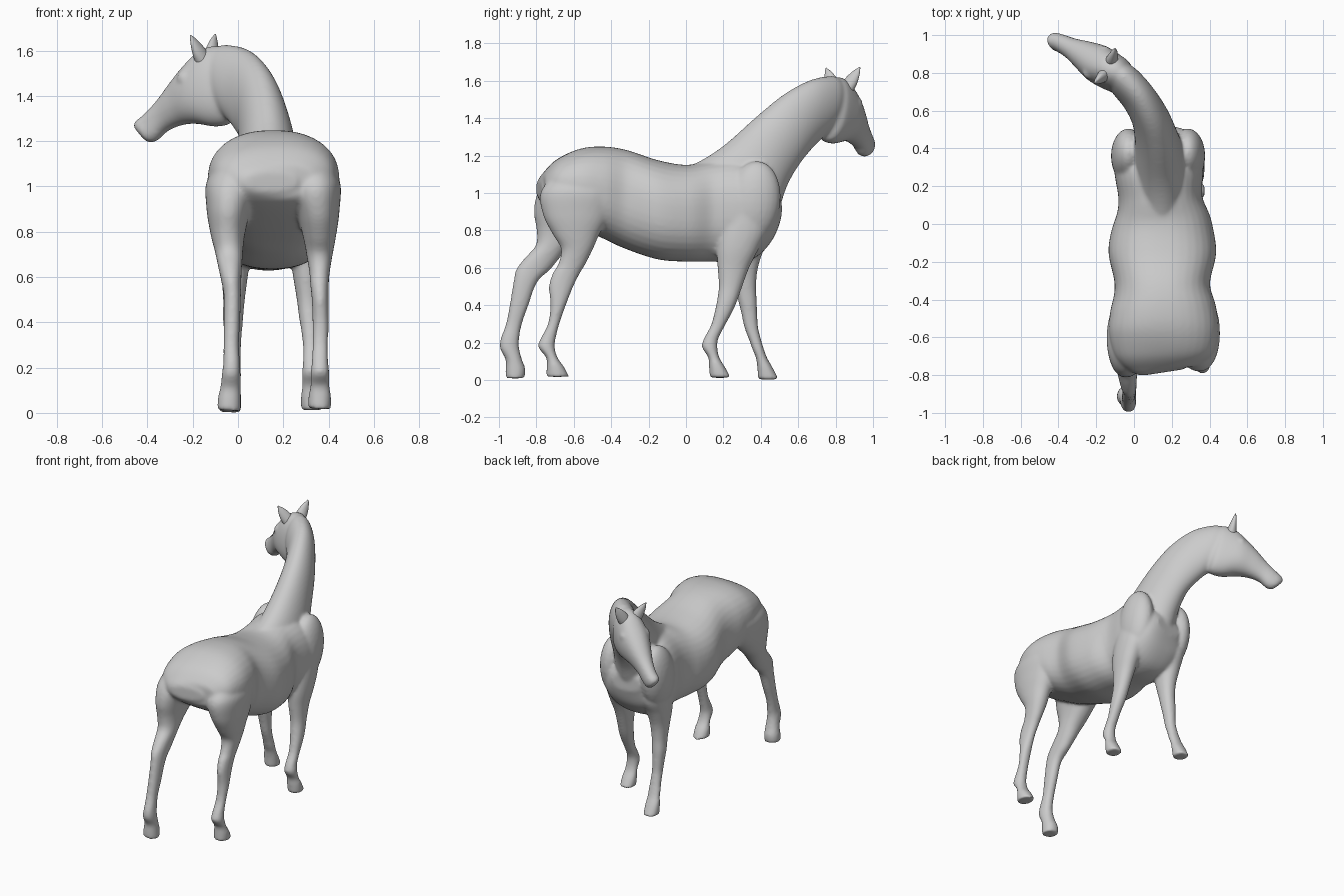
import bpy, bmesh, math
from mathutils import Vector

SEG, STEPS = 40, 6


def catmull(a, b, c, d, t):
    return [0.5 * (2*q + (r - p)*t + (2*p - 5*q + 4*r - s)*t*t + (3*q - p - 3*r + s)*t**3)
            for p, q, r, s in zip(a, b, c, d)]


def loft(bm, rings, power=2.0):
    """Smooth tube through rings (x1,y1,z1, x2,y2,z2, half_width); points are opposite rims."""
    pts = []
    n = len(rings)
    for i in range(n - 1):
        quad = [rings[max(0, min(n - 1, i + k))] for k in (-1, 0, 1, 2)]
        pts += [catmull(*quad, s / STEPS) for s in range(STEPS)]
    pts.append(list(rings[-1]))
    centres = [(Vector(p[:3]) + Vector(p[3:6])) / 2 for p in pts]
    loops = []
    for i, p in enumerate(pts):
        half = (Vector(p[:3]) - Vector(p[3:6])) / 2
        tangent = centres[min(i + 1, len(pts) - 1)] - centres[max(i - 1, 0)]
        side = tangent.cross(half).normalized() * p[6]
        loop = []
        for k in range(SEG):
            a = 2 * math.pi * k / SEG
            c, s = math.cos(a), math.sin(a)
            r = (abs(c) ** power + abs(s) ** power) ** (-1 / power)
            loop.append(bm.verts.new(centres[i] + half * c * r + side * s * r))
        loops.append(loop)
    faces = [bm.faces.new(loops[0]), bm.faces.new(loops[-1][::-1])]
    for a, b in zip(loops, loops[1:]):
        for k in range(SEG):
            j = (k + 1) % SEG
            faces.append(bm.faces.new((a[k], b[k], b[j], a[j])))
    bmesh.ops.recalc_face_normals(bm, faces=faces)


def leg(bm, rows):
    """Rows are (z, back_y, front_y, x, half_width)."""
    loft(bm, [(x, f + .003, z, x, b - .003, z, w + .003) for z, b, f, x, w in rows], 2.15)


def blob(bm, centre, size, lean=0):
    """Ellipsoid muscle; lean shifts its top along y."""
    for v in bmesh.ops.create_uvsphere(bm, u_segments=24, v_segments=16, radius=1)["verts"]:
        x, y, z = v.co
        v.co = Vector(centre) + Vector((x * size[0], y * size[1] + z * lean, z * size[2]))


def finish(bm, name):
    mesh = bpy.data.meshes.new(name)
    bm.to_mesh(mesh)
    bm.free()
    ob = bpy.data.objects.new(name, mesh)
    bpy.context.collection.objects.link(ob)
    for poly in mesh.polygons:
        poly.use_smooth = True
    return ob


bm = bmesh.new()

# Torso: y, centre x, top z, bottom z, half width
torso = [(-.785, .16, 1.06, .98, .10), (-.76, .157, 1.11, .94, .19), (-.69, .155, 1.18, .89, .26),
         (-.57, .157, 1.235, .82, .29), (-.45, .155, 1.248, .76, .28), (-.32, .15, 1.23, .70, .252),
         (-.15, .15, 1.175, .645, .285), (0, .15, 1.15, .633, .262), (.13, .14, 1.17, .633, .222),
         (.28, .132, 1.18, .63, .235), (.38, .13, 1.12, .66, .225), (.46, .125, 1.04, .75, .18),
         (.50, .12, .97, .86, .10)]
loft(bm, [(x, y, t, x, y, b, w) for y, x, t, b, w in torso], 2.4)

# Shoulder and chest muscles
for x in (-.03, .285):
    blob(bm, (x, .36, .95), (.092, .145, .22), .02)

# Neck, curving round to the horse's left
loft(bm, [(.15, -.03, 1.12, .14, .35, .70, .15), (.15, .10, 1.185, .135, .45, .80, .15),
          (.145, .22, 1.268, .125, .50, .92, .135), (.135, .38, 1.41, .10, .54, 1.04, .115),
          (.10, .53, 1.53, .07, .60, 1.15, .10), (.04, .67, 1.603, .01, .665, 1.24, .092),
          (-.05, .78, 1.625, -.05, .73, 1.31, .088), (-.10, .82, 1.61, -.09, .77, 1.36, .07)])

# Head
loft(bm, [(-.04, .79, 1.59, -.01, .74, 1.33, .065), (-.09, .81, 1.62, -.035, .745, 1.28, .088),
          (-.16, .845, 1.60, -.10, .78, 1.264, .10), (-.22, .88, 1.54, -.18, .83, 1.276, .10),
          (-.285, .92, 1.46, -.25, .87, 1.272, .078), (-.35, .95, 1.38, -.315, .91, 1.245, .056),
          (-.41, .975, 1.32, -.36, .935, 1.203, .048), (-.45, .985, 1.287, -.395, .95, 1.195, .044),
          (-.463, .985, 1.265, -.42, .96, 1.212, .025)], 2.2)
# Brow ridges over the eyes
for x, y in ((-.16, .91), (-.235, .80)):
    blob(bm, (x, y, 1.475), (.035, .035, .04))

# Hind legs: right one forward, left one stretched back
leg(bm, [(1.10, -.70, -.42, .33, .07), (1.0, -.775, -.37, .34, .11), (.88, -.76, -.41, .355, .09),
         (.78, -.71, -.465, .36, .07), (.70, -.665, -.50, .36, .055), (.62, -.68, -.54, .36, .042),
         (.57, -.71, -.57, .36, .038), (.50, -.73, -.605, .363, .034), (.40, -.722, -.645, .365, .033),
         (.30, -.735, -.68, .363, .031), (.22, -.775, -.70, .362, .034), (.175, -.787, -.705, .362, .038),
         (.12, -.745, -.69, .362, .040), (.07, -.742, -.655, .361, .047), (.018, -.745, -.628, .359, .048)])
leg(bm, [(1.10, -.72, -.42, -.01, .07), (1.0, -.79, -.39, -.028, .11), (.90, -.81, -.44, -.042, .095),
         (.80, -.795, -.54, -.045, .075), (.72, -.80, -.625, -.04, .06), (.65, -.86, -.68, -.035, .05),
         (.59, -.905, -.73, -.03, .042), (.52, -.92, -.80, -.025, .035), (.40, -.94, -.845, -.027, .033),
         (.30, -.96, -.88, -.03, .031), (.22, -.988, -.895, -.028, .034), (.17, -.992, -.895, -.03, .038),
         (.11, -.962, -.88, -.033, .042), (.06, -.962, -.862, -.038, .048), (.01, -.962, -.865, -.04, .049)])

# Front legs: right one back, left one forward
leg(bm, [(.95, .22, .44, .27, .09), (.80, .18, .43, .29, .08), (.70, .168, .385, .30, .068),
         (.60, .172, .335, .302, .055), (.50, .178, .298, .308, .045), (.42, .168, .27, .315, .042),
         (.36, .155, .243, .32, .037), (.29, .135, .205, .322, .032), (.22, .098, .17, .323, .034),
         (.175, .088, .165, .324, .038), (.12, .122, .175, .325, .039), (.07, .126, .205, .326, .046),
         (.012, .13, .237, .327, .046)])
leg(bm, [(.95, .25, .46, 0, .09), (.80, .22, .46, -.01, .08), (.70, .22, .415, -.015, .068),
         (.60, .24, .382, -.015, .055), (.50, .265, .372, -.018, .045), (.42, .283, .376, -.022, .042),
         (.35, .30, .378, -.022, .036), (.28, .315, .383, -.022, .032), (.21, .342, .40, -.024, .034),
         (.17, .356, .412, -.026, .038), (.12, .376, .430, -.03, .040), (.07, .384, .458, -.034, .046),
         (.003, .388, .493, -.036, .046)])

# Fuse all overlapping volumes into one smooth skin
body = finish(bm, "horse_body")
mod = body.modifiers.new("fuse", 'REMESH')
mod.mode = 'VOXEL'
mod.voxel_size = .0095
mod.use_smooth_shade = True
mod = body.modifiers.new("soften", 'SMOOTH')
mod.factor = .5
mod.iterations = 10

# Ears: pointed leaf shapes, broad at the base
for name, base, tip in (("ear_right", (-.12, .86, 1.56), (-.10, .93, 1.672)),
                        ("ear_left", (-.155, .79, 1.56), (-.21, .748, 1.668))):
    bm = bmesh.new()
    base, tip = Vector(base), Vector(tip)
    depth = Vector((.86, -.51, .1))
    rows = []
    for t, w, d in ((0, .04, .035), (.35, .036, .026), (.7, .023, .015), (1, .003, .003)):
        c = base.lerp(tip, t)
        rows.append((*(c + depth * d), *(c - depth * d), w))
    loft(bm, rows)
    finish(bm, name)
